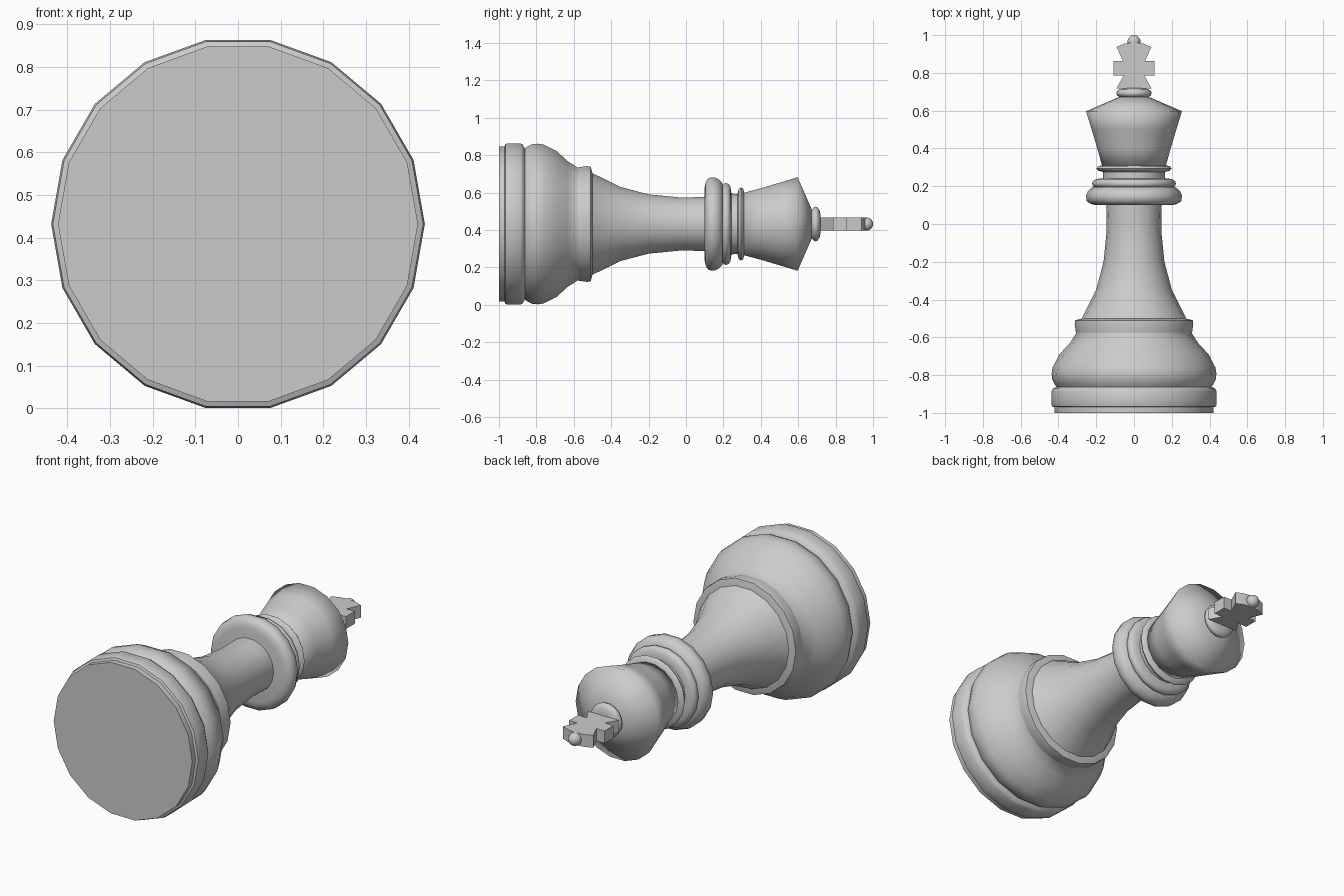
import bpy, bmesh
from math import cos, sin, pi, radians

if "Cube" in bpy.data.objects:
    bpy.data.objects.remove(bpy.data.objects["Cube"])

AXIS_Z = 0.432   # the piece lies on its side, axis along y
SIDES = 18


def finish(name, bm, angle):
    bmesh.ops.remove_doubles(bm, verts=bm.verts, dist=1e-5)
    bmesh.ops.recalc_face_normals(bm, faces=bm.faces)
    me = bpy.data.meshes.new(name)
    bm.to_mesh(me)
    bm.free()
    ob = bpy.data.objects.new(name, me)
    bpy.context.collection.objects.link(ob)
    ob.location.z = AXIS_Z
    bpy.ops.object.select_all(action='DESELECT')
    ob.select_set(True)
    bpy.context.view_layer.objects.active = ob
    bpy.ops.object.shade_smooth_by_angle(angle=radians(angle))
    return ob


def lathe(name, profile, angle=40, sides=SIDES):
    """Turn (y, radius) points around the y axis, capping both ends."""
    bm = bmesh.new()
    rings = [[bm.verts.new((r * cos(2 * pi * i / sides), y, r * sin(2 * pi * i / sides)))
              for i in range(sides)] for y, r in profile]
    for a, b in zip(rings, rings[1:]):
        for i in range(sides):
            j = (i + 1) % sides
            bm.faces.new((a[i], a[j], b[j], b[i]))
    bm.faces.new(rings[0])
    bm.faces.new(rings[-1])
    return finish(name, bm, angle)


# Foot: thin plinth, rounded band, bulging bell and upper lip
lathe("foot", [
    (-1.0, .422), (-.97, .422), (-.965, .434), (-.95, .438), (-.885, .438),
    (-.872, .430), (-.862, .411), (-.845, .422), (-.82, .434), (-.79, .436),
    (-.76, .431), (-.69, .395), (-.635, .343), (-.58, .307), (-.572, .308),
    (-.53, .314), (-.51, .312), (-.50, .276)])

# Slender concave stem
lathe("stem", [(-.505, .28), (-.50, .276), (-.35, .201), (-.20, .161),
               (-.04, .145), (.03, .145), (.11, .147)])

# Stacked collar rings
lathe("lower_collar", [(.10, .20), (.105, .225), (.12, .25), (.15, .254),
                       (.175, .243), (.195, .22), (.197, .19)], 60)
lathe("middle_collar", [(.193, .205), (.20, .217), (.213, .222), (.228, .217),
                        (.238, .20), (.242, .17)], 60)
lathe("neck", [(.235, .165), (.285, .163), (.315, .168)])
lathe("upper_collar", [(.276, .165), (.282, .19), (.295, .199), (.306, .19),
                       (.312, .165)], 70)

# Flared head with a conical top
lathe("head", [(.305, .168), (.40, .194), (.50, .224), (.597, .254), (.672, .08)], 88)

# Rounded button under the cross
lathe("button", [(.668, .06), (.672, .078), (.682, .09), (.693, .094),
                 (.704, .09), (.714, .075), (.719, .05)], 75)

# Flat flared cross, mirrored outline extruded through its thickness
half = [(.093, .718), (.055, .785), (.108, .785), (.108, .862), (.058, .862),
        (.092, .937), (.05, .955)]
outline = half + [(0, .962)] + [(-x, y) for x, y in reversed(half)]
bm = bmesh.new()
face = bm.faces.new([bm.verts.new((x, y, -.034)) for x, y in outline])
ext = bmesh.ops.extrude_face_region(bm, geom=[face])
bmesh.ops.translate(bm, vec=(0, 0, .068),
                    verts=[v for v in ext["geom"] if isinstance(v, bmesh.types.BMVert)])
finish("cross", bm, 25)

# Small bead on the tip
bm = bmesh.new()
bmesh.ops.create_uvsphere(bm, u_segments=14, v_segments=10, radius=.035)
bmesh.ops.translate(bm, vec=(0, .965, 0), verts=bm.verts)
finish("tip_bead", bm, 60)
